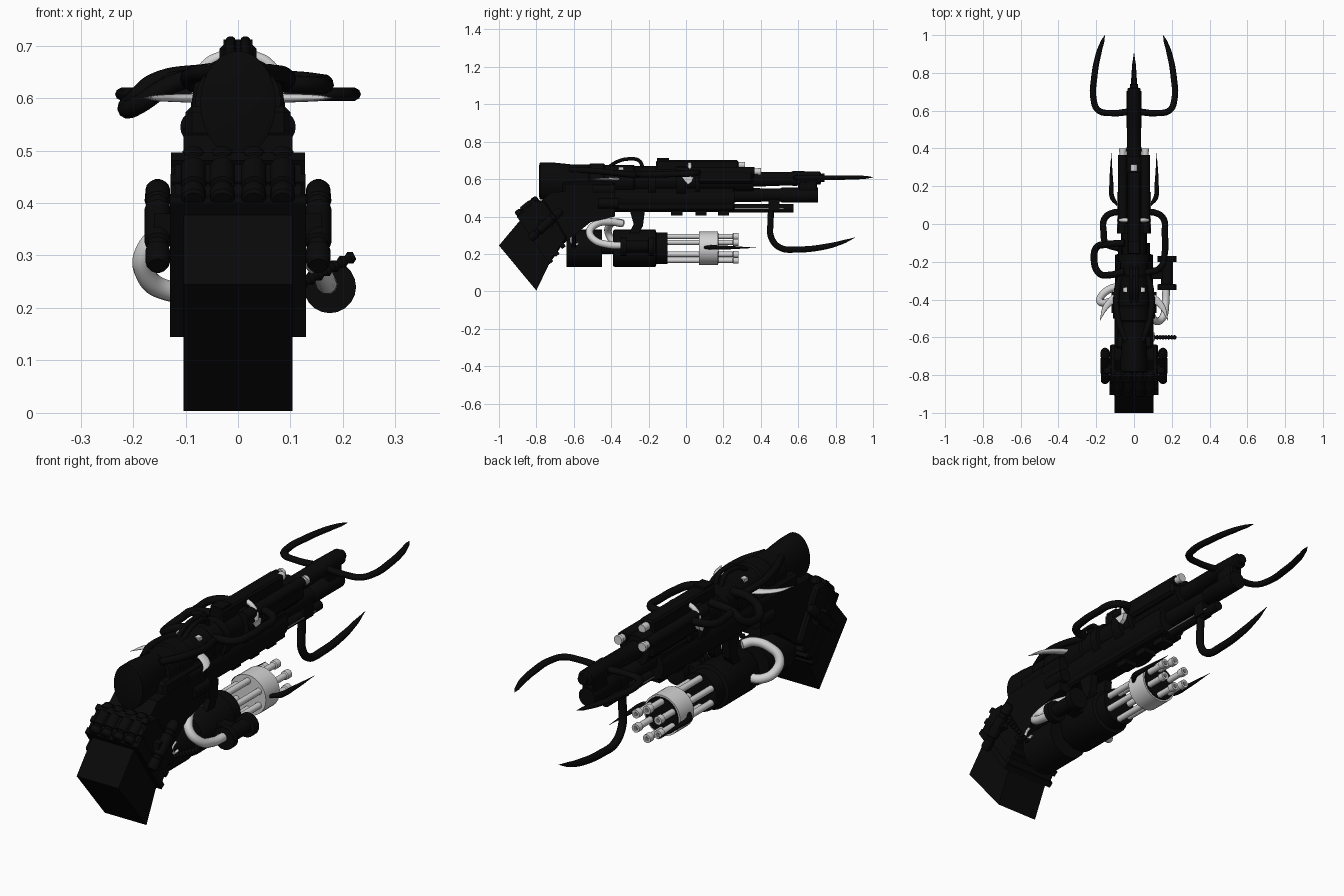
import bpy, bmesh, math
from mathutils import Vector

if "Cube" in bpy.data.objects:
    bpy.data.objects.remove(bpy.data.objects["Cube"])

def material(name, v):
    m = bpy.data.materials.new(name)
    m.diffuse_color = (v, v, v, 1)
    m.use_nodes = True
    m.node_tree.nodes["Principled BSDF"].inputs["Base Color"].default_value = m.diffuse_color
    return m

BLACK = material("black metal", 0.0025)
LIGHT = material("light bone steel", 0.65)
GREY = material("grey steel", 0.22)

def finish(bm, name, mat, smooth=True):
    bmesh.ops.recalc_face_normals(bm, faces=bm.faces)
    me = bpy.data.meshes.new(name)
    bm.to_mesh(me)
    bm.free()
    me.materials.append(mat)
    ob = bpy.data.objects.new(name, me)
    bpy.context.collection.objects.link(ob)
    if smooth:
        bpy.ops.object.select_all(action='DESELECT')
        ob.select_set(True)
        bpy.context.view_layer.objects.active = ob
        bpy.ops.object.shade_smooth_by_angle(angle=math.radians(35))
    return ob

def lathe(name, a, b, prof, mat=BLACK, n=20, sx=1.0):
    """Solid of revolution from a to b; prof = (fraction, radius) pairs."""
    a, b = Vector(a), Vector(b)
    q = (b - a).to_track_quat('Z', 'Y')
    bm = bmesh.new()
    rings = []
    for t, r in prof:
        c = a.lerp(b, t)
        ring = []
        for i in range(n):
            w = 2 * math.pi * i / n
            off = q @ Vector((r * math.cos(w), r * math.sin(w), 0))
            off.x *= sx
            ring.append(bm.verts.new(c + off))
        rings.append(ring)
    for p, s in zip(rings, rings[1:]):
        for i in range(n):
            bm.faces.new((p[i], p[(i + 1) % n], s[(i + 1) % n], s[i]))
    bm.faces.new(rings[0])
    bm.faces.new(rings[-1])
    return finish(bm, name, mat)

def cyl(name, y0, y1, z, r, x=0, mat=BLACK, n=20, sx=1.0):
    return lathe(name, (x, y0, z), (x, y1, z), [(0, r), (1, r)], mat, n, sx)

def prism(name, pts, w, mat=BLACK, x=0, bevel=0.0):
    """Side profile in (y, z) extruded across x."""
    bm = bmesh.new()
    l = [bm.verts.new((x - w, y, z)) for y, z in pts]
    r = [bm.verts.new((x + w, y, z)) for y, z in pts]
    bm.faces.new(l)
    bm.faces.new(r)
    for i in range(len(pts)):
        j = (i + 1) % len(pts)
        bm.faces.new((l[i], l[j], r[j], r[i]))
    if bevel:
        bmesh.ops.bevel(bm, geom=bm.edges[:], offset=bevel, segments=1, affect='EDGES')
    return finish(bm, name, mat, False)

def box(name, x, y, z, mat=BLACK, bevel=0.0):
    return prism(name, [(y[0], z[0]), (y[1], z[0]), (y[1], z[1]), (y[0], z[1])],
                 (x[1] - x[0]) / 2, mat, (x[0] + x[1]) / 2, bevel)

def tube(name, pts, r, mat=BLACK, radii=None, flat=None):
    """Round pipe through the points; optional taper, flat = (axis, centre, factor)."""
    cu = bpy.data.curves.new(name, 'CURVE')
    cu.dimensions = '3D'
    cu.bevel_depth = r
    cu.bevel_resolution = 3
    cu.use_fill_caps = True
    sp = cu.splines.new('BEZIER')
    sp.resolution_u = 8
    sp.bezier_points.add(len(pts) - 1)
    for i, p in enumerate(pts):
        bp = sp.bezier_points[i]
        bp.co = p
        bp.handle_left_type = bp.handle_right_type = 'AUTO'
        bp.radius = radii[i] if radii else 1
    cu.materials.append(mat)
    ob = bpy.data.objects.new(name, cu)
    bpy.context.collection.objects.link(ob)
    bpy.ops.object.select_all(action='DESELECT')
    ob.select_set(True)
    bpy.context.view_layer.objects.active = ob
    bpy.ops.object.convert(target='MESH')
    if flat:
        axis, c, f = flat
        for v in bpy.context.object.data.vertices:
            v.co[axis] = c + (v.co[axis] - c) * f

# stock, wrap band and shells
prism("stock", [(-1, .245), (-.8, .004), (-.735, .14), (-.66, .25), (-.51, .37), (-.38, .4),
                (-.38, .55), (-.72, .53), (-.87, .40)], .104)
prism("stock_band", [(-.895, .41), (-.82, .485), (-.755, .485), (-.635, .285), (-.73, .15)], .128, bevel=.008)
for k, t in enumerate((0.0, .45, .9)):
    y, z = -.905 + .075 * t, .40 + .09 * t
    prism("band_ridge", [(y, z), (y + .02, z + .015), (y + .195, z - .24), (y + .175, z - .255)], .13 - .001 * k)
SHELL = [(0, .018), (.04, .023), (.2, .023), (.22, .019), (.27, .019), (.29, .025), (.7, .025),
         (.72, .021), (.78, .021), (.8, .025), (.95, .023), (1, .015)]
for x in (-.085, -.03, .03, .085):
    lathe("top_shell", (x, -.905, .405), (x, -.79, .495), SHELL, n=14)
for s in (-1, 1):
    lathe("side_shell", (s * .153, -.835, .28), (s * .153, -.665, .435), SHELL, n=14)
    box("shell_loop", (s * .14 - .02, s * .14 + .02), (-.79, -.71), (.34, .38))

# receiver and rear cap
lathe("rear_cap", (0, -.785, .59), (0, -.58, .59),
      [(0, .085), (.02, .1), (.3, .1), (.6, .094), (1, .085)], sx=.72, n=28)
box("receiver", (-.1, .1), (-.66, -.38), (.42, .585), bevel=.012)
lathe("receiver_tube", (0, -.6, .595), (0, -.2, .595),
      [(0, .082), (.2, .082), (.22, .088), (.4, .088), (.42, .08), (.8, .08), (.82, .074), (1, .074)])
for s in (-1, 1):
    cyl("receiver_side_tube", -.5, -.38, .545, .032, s * .078)
    cyl("receiver_lower_tube", -.47, -.36, .47, .03, s * .09)
    tube("receiver_hose", [(s * .04, -.62, .65), (s * .085, -.5, .645), (s * .09, -.35, .63),
                           (s * .06, -.25, .62)], .016)
    tube("top_hose", [(s * .014, -.43, .65), (s * .014, -.37, .692), (s * .014, -.3, .708),
                      (s * .014, -.25, .698), (s * .014, -.23, .66)], .01)
    # light curved horns
    tube("horn", [(s * .06, -.37, .6), (s * .105, -.395, .6), (s * .15, -.44, .6), (s * .18, -.51, .6)],
         .021, LIGHT, [1.1, 1, .75, .05], (2, .6, .4))
    box("horn_socket", (s * .045 - .012, s * .045 + .012), (-.36, -.335), (.62, .665), LIGHT)

# main body
cyl("lower_body", -.4, .26, .495, .07)
box("lower_frame", (-.06, .06), (-.42, .26), (.43, .56), bevel=.01)
cyl("upper_body", -.25, .36, .595, .066)
for y0, y1, r in ((-.05, .0, .09), (.05, .075, .08), (-.2, -.16, .085)):
    cyl("body_ring", y0, y1, .585, r)
box("top_rail", (-.035, .035), (-.16, .28), (.62, .702), bevel=.008)
box("rail_sight", (-.028, .028), (-.155, -.09), (.69, .712))
box("upper_shroud", (-.085, .085), (.06, .36), (.575, .645), bevel=.012)
for y in (-.05, .08, .2):
    box("under_rail", (-.03, .03), (y - .03, y + .03), (.405, .435))
for s in (-1, 1):
    cyl("twin_tube", -.05, .365, .64, .025, s * .06)
    lathe("twin_tube_tip", (s * .06, .36, .64), (s * .06, .4, .64),
          [(0, .016), (.6, .016), (.62, .02), (1, .02)], LIGHT, 14)
    prism("light_tooth", [(-.02, .61), (.04, .61), (.03, .585), (.01, .57)], .01, LIGHT, s * .08)
    # light clasp curving over the body
    tube("light_clasp", [(s * .078, .02, .605), (s * .075, .02, .64), (s * .055, .02, .668), (s * .03, .02, .68)],
         .011, LIGHT)
cyl("centre_tube_tip", .27, .315, .675, .018, mat=LIGHT, n=14)

# barrels
lathe("upper_barrel", (0, .3, .597), (0, .74, .607),
      [(0, .04), (.6, .036), (.62, .04), (.95, .034), (.96, .022), (1, .022)])
lathe("lower_barrel", (0, .2, .515), (0, .705, .515), [(0, .04), (.6, .034), (.62, .041), (1, .041)])
box("barrel_link", (-.03, .03), (.6, .7), (.51, .61), bevel=.006)
cyl("under_barrel", .2, .575, .444, .022)
box("under_barrel_strip", (-.024, .024), (.25, .52), (.441, .446), GREY)
box("under_barrel_mount", (-.025, .025), (.44, .5), (.43, .5))

# front fork and lower hook
for s in (-1, 1):
    tube("fork_prong", [(s * .02, .595, .607), (s * .12, .587, .607), (s * .19, .603, .607),
                        (s * .214, .66, .607), (s * .21, .78, .608), (s * .188, .9, .609),
                        (s * .167, .965, .61), (s * .154, 1, .61)], .0165, BLACK,
         [1.1, 1, 1, 1, 1, .9, .6, .05], (2, .608, .8))
tube("lower_hook", [(0, .455, .44), (0, .452, .37), (0, .455, .29), (0, .5, .235), (0, .6, .224),
                    (0, .75, .24), (0, .84, .264), (0, .905, .288)], .0175, BLACK,
     [1, 1, 1, 1, 1, .9, .6, .05])

# rotary gun: drums, barrels and clamp
Z = .23
cyl("rear_drum", -.64, -.45, Z, .1, n=28)
lathe("front_drum", (0, -.39, Z), (0, -.1, Z),
      [(0, .094), (.03, .1), (.78, .1), (.8, .085), (1, .085)], n=28)
cyl("drum_axle", -.47, -.37, Z, .03)
for i in range(6):
    a = math.pi / 3 * i + math.pi / 6
    x, z = .064 * math.cos(a), Z + .064 * math.sin(a)
    lathe("rotary_barrel", (x, -.11, z), (x, .28, z),
          [(0, .014), (.92, .014), (.93, .019), (1, .019)], LIGHT, 14)
    cyl("rotary_bore", .27, .282, z, .01, x, GREY, 10)
cyl("rotary_clamp", .07, .17, Z, .09, mat=LIGHT, n=28)
cyl("rotary_clamp_face", .168, .174, Z, .082, mat=BLACK, n=28)
for s in (-1, 1):
    tube("side_spike", [(s * .085, .1, .235), (s * .115, .14, .235), (s * .12, .22, .234),
                        (s * .12, .375, .233)], .013, BLACK, [.6, 1, .8, .05])
    # struts from body to drum
    prism("drum_strut", [(-.3, .43), (-.22, .43), (-.23, .35), (-.26, .3), (-.31, .3), (-.28, .36)],
          .018, x=s * .04)
# light feed pipes
tube("right_feed_pipe", [(.17, -.34, .245), (.167, -.42, .25), (.155, -.49, .275), (.12, -.515, .32),
                         (.09, -.48, .36), (.06, -.41, .372), (.04, -.34, .362)], .02, LIGHT)
tube("left_feed_pipe", [(-.08, -.33, .232), (-.13, -.345, .232), (-.175, -.385, .262), (-.175, -.415, .31),
                        (-.13, -.41, .35), (-.07, -.38, .37), (-.04, -.34, .365)], .02, LIGHT)

# side canister with flanges, and small screw
lathe("side_canister", (.175, -.35, .24), (.175, -.17, .24),
      [(0, .05), (.17, .05), (.18, .032), (.82, .032), (.83, .05), (1, .05)])
box("canister_bracket", (.06, .16), (-.29, -.23), (.22, .26))
lathe("side_screw", (.1, -.6, .235), (.222, -.6, .3),
      [(i / 16, .013 if i % 2 else .008) for i in range(17)], n=10)
tube("drum_crescent", [(.103, -.59, .3), (.103, -.615, .28), (.103, -.6, .25), (.103, -.575, .255)],
     .006, LIGHT)

# side pipes and left carry loop
tube("right_pipe", [(.05, .06, .635), (.11, .06, .635), (.155, .03, .63), (.163, -.05, .628),
                    (.163, -.15, .625), (.14, -.23, .625), (.06, -.26, .63)], .017)
tube("left_pipe", [(-.05, .06, .635), (-.11, .06, .635), (-.155, .03, .63), (-.16, -.05, .628),
                   (-.15, -.1, .63), (-.08, -.13, .64)], .017)
tube("left_loop", [(-.05, -.1, .65), (-.16, -.11, .63), (-.195, -.12, .6), (-.212, -.18, .58),
                   (-.185, -.26, .59), (-.13, -.27, .625), (-.05, -.25, .645)], .018)
